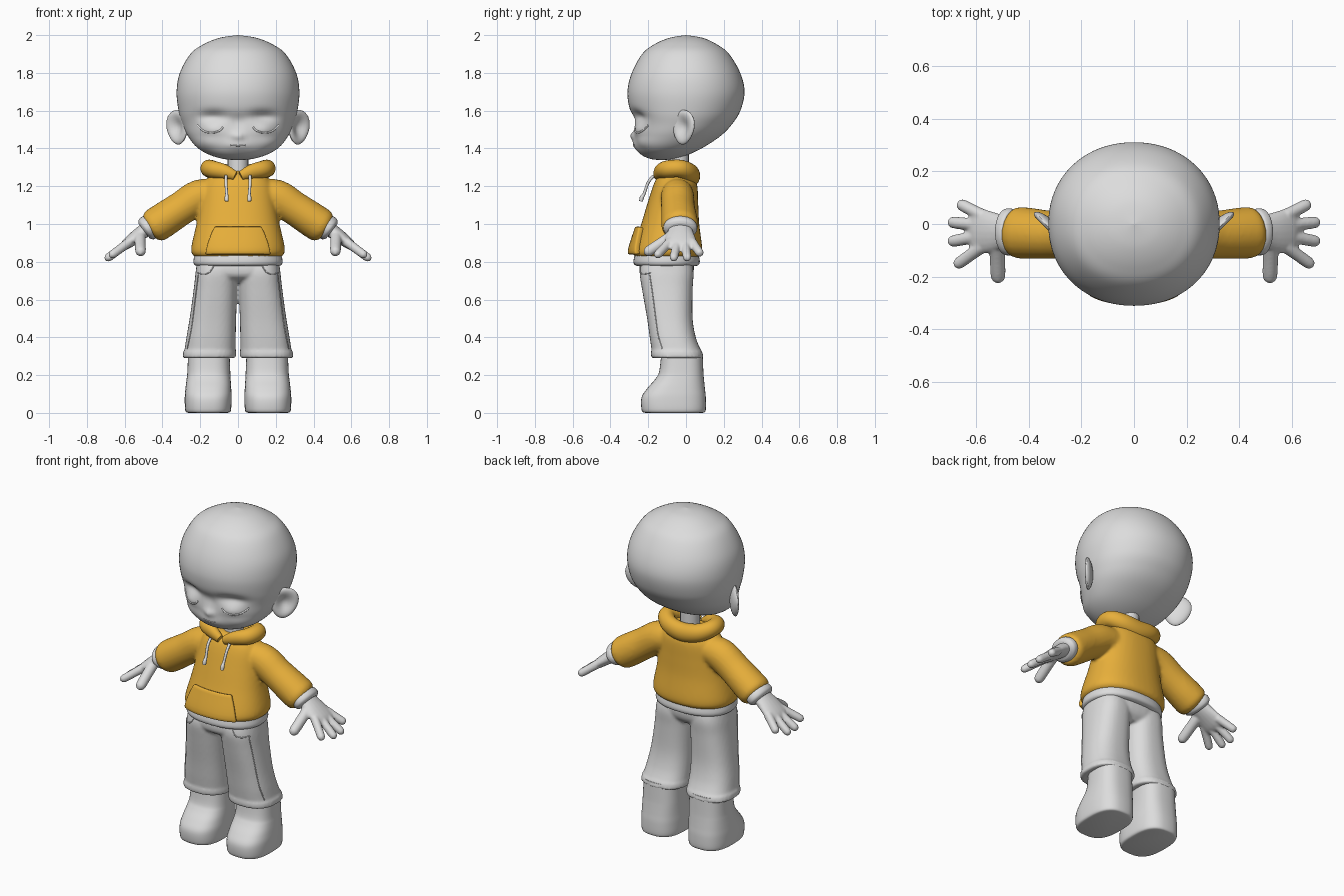
import bpy, bmesh, math
from mathutils import Vector, Matrix
from mathutils.bvhtree import BVHTree

if "Cube" in bpy.data.objects:
    bpy.data.objects.remove(bpy.data.objects["Cube"])


def material(name, rgb):
    m = bpy.data.materials.new(name)
    m.use_nodes = True
    m.diffuse_color = (*rgb, 1)
    m.node_tree.nodes["Principled BSDF"].inputs["Base Color"].default_value = (*rgb, 1)
    return m


GREY = material("light grey", (0.72, 0.72, 0.72))
ORANGE = material("golden orange", (0.84, 0.45, 0.045))


def spline(keys, steps):
    """Catmull-Rom resampling of tuples of any length."""
    out = []
    for i in range(len(keys) - 1):
        quad = [keys[max(0, min(len(keys) - 1, i + k))] for k in (-1, 0, 1, 2)]
        for s in range(steps):
            t = s / steps
            out.append([b + 0.5 * t * (c - a + t * (2*a - 5*b + 4*c - d + t * (3*(b - c) + d - a)))
                        for a, b, c, d in zip(*quad)])
    return out + [list(keys[-1])]


def skin(bm, rings):
    """Join rings of points into a closed tube."""
    vs = [[bm.verts.new(p) for p in r] for r in rings]
    n = len(vs[0])
    for lo, hi in zip(vs, vs[1:]):
        for i in range(n):
            j = (i + 1) % n
            bm.faces.new((lo[i], lo[j], hi[j], hi[i]))
    bm.faces.new(vs[0][::-1])
    bm.faces.new(vs[-1])


def loft(bm, keys, n=40, power=2.2, steps=5):
    """Stack rounded sections given as (z, x0, x1, front y, back y)."""
    rings = []
    for z, x0, x1, y0, y1 in spline(keys, steps):
        ring = []
        for i in range(n):
            c, s = math.cos(math.tau * i / n), math.sin(math.tau * i / n)
            ex, ey = (math.copysign(abs(v) ** (2 / power), v) for v in (c, s))
            ring.append(((x0 + x1) / 2 + ex * (x1 - x0) / 2, (y0 + y1) / 2 + ey * (y1 - y0) / 2, z))
        rings.append(ring)
    skin(bm, rings)


def sweep(bm, keys, ref, n=20, steps=4):
    """Sweep an ellipse along (x, y, z, radius across, radius along ref)."""
    ks = spline(keys, steps)
    pts = [Vector(k[:3]) for k in ks]
    rings = []
    for i, k in enumerate(ks):
        t = (pts[min(i + 1, len(pts) - 1)] - pts[max(i - 1, 0)]).normalized()
        a = t.cross(Vector(ref)).normalized()
        b = a.cross(t)
        rings.append([pts[i] + a * k[3] * math.cos(w) + b * k[4] * math.sin(w)
                      for w in (math.tau * j / n for j in range(n))])
    skin(bm, rings)


def mirror(bm):
    geo = bmesh.ops.duplicate(bm, geom=bm.verts[:] + bm.edges[:] + bm.faces[:])["geom"]
    for v in geo:
        if isinstance(v, bmesh.types.BMVert):
            v.co.x = -v.co.x


def finish(name, bm, mat, voxel=0, smooth=5):
    bmesh.ops.recalc_face_normals(bm, faces=bm.faces[:])
    me = bpy.data.meshes.new(name)
    bm.to_mesh(me)
    bm.free()
    ob = bpy.data.objects.new(name, me)
    bpy.context.collection.objects.link(ob)
    me.materials.append(mat)
    bpy.ops.object.select_all(action="DESELECT")
    ob.select_set(True)
    bpy.context.view_layer.objects.active = ob
    bpy.ops.object.shade_smooth_by_angle(angle=math.radians(50))
    if voxel:
        r = ob.modifiers.new("Fuse", "REMESH")
        r.mode, r.voxel_size, r.use_smooth_shade = "VOXEL", voxel, True
        s = ob.modifiers.new("Soften", "SMOOTH")
        s.factor, s.iterations = 0.5, smooth
    return ob


def front_of(ob):
    """Return a function giving the front surface point at (x, z)."""
    tree = BVHTree.FromPolygons([v.co for v in ob.data.vertices], [p.vertices for p in ob.data.polygons])
    return lambda x, z: tree.ray_cast(Vector((x, -1, z)), Vector((0, 1, 0)))[0] or Vector((x, 0, z))


def crease(name, hit, path, r, lift=0.0):
    """Thin raised line lying on a front surface, on both sides."""
    bm = bmesh.new()
    pts = [hit(x, z) for x, z in spline(path, 5)]
    sweep(bm, [(p.x, p.y - lift, p.z, r, r) for p in pts], (0, 0.3, 1), 8, 1)
    mirror(bm)
    finish(name, bm, GREY)


# Head, with face modelled by soft bumps: (x, z, spread x, spread z, push in y)
bm = bmesh.new()
HEAD = [(2, .002, 0, 0), (1.985, .10, -.09, .09), (1.95, .185, -.17, .165), (1.9, .252, -.232, .228),
        (1.8, .308, -.287, .287), (1.7, .325, -.31, .31), (1.6, .315, -.298, .288),
        (1.53, .295, -.278, .245), (1.47, .268, -.275, .188), (1.41, .222, -.265, .10),
        (1.37, .16, -.24, .02), (1.345, .08, -.19, -.06), (1.338, .002, -.13, -.13)]
loft(bm, [(z, -w, w, f, b) for z, w, f, b in HEAD], 80, 2.1, 8)
BUMPS = [(.13, 1.57, .075, .03, .032), (.145, 1.5, .05, .03, -.014), (0, 1.55, .04, .04, .016),
         (0, 1.465, .025, .022, -.02), (0, 1.415, .07, .03, -.012), (.17, 1.43, .06, .04, -.012)]
for v in bm.verts:
    if v.co.y < -0.05:
        fade = min(1, (-v.co.y - 0.05) / 0.1)
        v.co.y += fade * sum(d * math.exp(-((abs(v.co.x) - x) / sx) ** 2 - ((v.co.z - z) / sz) ** 2)
                             for x, z, sx, sz, d in BUMPS)
head = finish("head", bm, GREY)
face = front_of(head)
crease("closed_eyelids", face, [(.215, 1.522), (.18, 1.492), (.14, 1.483), (.1, 1.493), (.08, 1.512)], .005)
crease("mouth_line", face, [(0, 1.414), (.02, 1.415), (.04, 1.417)], .003)

# Ears: flattened bowls turned outward
bm = bmesh.new()
bmesh.ops.create_uvsphere(bm, u_segments=32, v_segments=20, radius=1)
turn = Matrix.Translation((.322, -.015, 1.512)) @ Matrix.Rotation(math.radians(45), 4, "Z") \
    @ Matrix.Rotation(math.radians(8), 4, "Y")
for v in bm.verts:
    x, y, z = v.co
    if y < 0:
        y += 1.5 * math.exp(-(x * x + z * z) * 2.5)
    v.co = turn @ Vector((x * .078 * (1 + .18 * z), y * .03, z * .092))
mirror(bm)
finish("ears", bm, GREY)

# Neck
bm = bmesh.new()
sweep(bm, [(0, -.04, z, .055, .055) for z in (1.2, 1.3, 1.42)], (0, 1, 0))
finish("neck", bm, GREY)

# Hoodie body with sleeves
bm = bmesh.new()
sweep(bm, [(.08, -.045, 1.16, .075, .08), (.2, -.045, 1.145, .092, .088), (.3, -.042, 1.083, .09, .09),
           (.4, -.035, 1.017, .093, .097), (.445, -.032, .988, .09, .096), (.465, -.03, .975, .07, .076)], (0, 1, 0))
mirror(bm)
TORSO = [(.822, .215, -.255, .055), (.838, .242, -.28, .08), (.88, .247, -.276, .085), (1, .22, -.237, .07),
         (1.1, .202, -.207, .065), (1.2, .185, -.175, .06), (1.25, .15, -.15, .04), (1.28, .1, -.11, .02)]
loft(bm, [(z, -w, w, f, b) for z, w, f, b in TORSO], 48, 2.3)
hoodie = finish("hoodie", bm, ORANGE, 0.01)
chest = front_of(hoodie)

# Hood rolled around the neck
bm = bmesh.new()
half = [(.014, -.152, 1.255, .02, .024), (.07, -.138, 1.277, .032, .038), (.135, -.1, 1.29, .045, .046),
        (.15, -.03, 1.293, .047, .047), (.095, .018, 1.27, .046, .052)]
sweep(bm, half + [(0, .03, 1.255, .045, .055)] + [(-k[0], *k[1:]) for k in half[::-1]], (0, 0, 1), 20, 6)
finish("hood", bm, ORANGE)

# Front pocket plate following the belly
bm = bmesh.new()
N, M = 20, 8
grid = []
for j in range(M + 1):
    v = j / M
    row = [chest((2 * i / N - 1) * (.168 - .046 * v ** 1.4), .84 + .143 * v) for i in range(N + 1)]
    grid.append([bm.verts.new(p - Vector((0, .012, 0))) for p in row])
for lo, hi in zip(grid, grid[1:]):
    for i in range(N):
        bm.faces.new((lo[i], lo[i + 1], hi[i + 1], hi[i]))
pocket = finish("front_pocket", bm, ORANGE)
pocket.modifiers.new("Thickness", "SOLIDIFY").thickness = 0.03
pocket.modifiers["Thickness"].offset = 0
bevel = pocket.modifiers.new("Round", "BEVEL")
bevel.width, bevel.segments = 0.007, 2

# Drawstrings
bm = bmesh.new()
sweep(bm, [(.064, -.172, 1.255, .008, .008), (.064, -.2, 1.22, .008, .008), (.06, -.222, 1.16, .008, .008),
           (.06, -.234, 1.14, .011, .011), (.06, -.238, 1.12, .01, .01)], (1, 0, 0), 12)
mirror(bm)
finish("drawstrings", bm, GREY)

# Hoodie hem band
bm = bmesh.new()
loft(bm, [(z, -w, w, -w - .042, w - .163) for z, w in ((.777, .215), (.785, .231), (.805, .236), (.845, .228))], 48, 2.3)
finish("hem_band", bm, GREY)

# Sleeve cuffs
bm = bmesh.new()
sweep(bm, [(.452, -.03, .997, .05, .07), (.462, -.03, .989, .066, .087), (.485, -.03, .972, .066, .088),
           (.497, -.03, .963, .05, .07)], (0, 1, 0), 28)
mirror(bm)
finish("cuffs", bm, GREY)

# Hands: palm, four fingers and thumb fused together
bm = bmesh.new()
sweep(bm, [(.47, -.03, .985, .04, .06), (.5, -.03, .962, .038, .066), (.55, -.03, .925, .034, .08),
           (.595, -.026, .89, .027, .086), (.622, -.026, .87, .014, .07)], (0, 1, 0))


def digit(start, end, r, ref):
    a, b = Vector(start), Vector(end)
    sweep(bm, [(*a.lerp(b, t), r * k, r * k) for t, k in
               ((0, 1.1), (.4, 1.02), (.82, .98), (.94, .7), (1, .08))], ref, 14)


for base, tip, reach in ((.032, .08, .668), (-.006, .008, .705), (-.045, -.068, .705), (-.085, -.16, .68)):
    digit((.575, base, .905), (reach, tip, .97 - .75 * (reach - .49)), .023, (0, 1, 0))
digit((.52, -.06, .945), (.515, -.222, .84), .029, (1, 0, 0))
mirror(bm)
finish("hands", bm, GREY, 0.006, 4)

# Trousers: two wide legs fused to the hips
bm = bmesh.new()
loft(bm, [(.8, .002, .215, -.235, .03), (.74, .002, .225, -.245, .04), (.65, .004, .235, -.232, .035),
          (.5, .01, .256, -.206, .035), (.4, .012, .273, -.192, .052), (.33, .012, .284, -.182, .08),
          (.325, .01, .29, -.186, .086), (.29, .01, .294, -.184, .093)], 40, 2.5)
mirror(bm)
loft(bm, [(.69, -.15, .15, -.18, 0), (.72, -.21, .21, -.235, .03), (.76, -.222, .222, -.248, .042),
          (.81, -.215, .215, -.24, .04)], 40, 2.5)
trousers = finish("trousers", bm, GREY, 0.009, 3)
cloth = front_of(trousers)
crease("trouser_pocket_seams", cloth, [(.13, .775), (.15, .745), (.18, .735), (.212, .74)], .003)
crease("trouser_side_seams", cloth, [(.21, .73), (.226, .6), (.246, .45), (.268, .34)], .003)

# Rounded boots with flat soles
bm = bmesh.new()
loft(bm, [(0, .055, .263, -.215, .088), (.012, .038, .279, -.234, .104), (.08, .034, .282, -.236, .105),
          (.13, .036, .278, -.205, .1), (.18, .039, .272, -.162, .095), (.22, .041, .268, -.142, .092),
          (.32, .045, .264, -.13, .088)], 40, 2.7)
mirror(bm)
finish("boots", bm, GREY)
